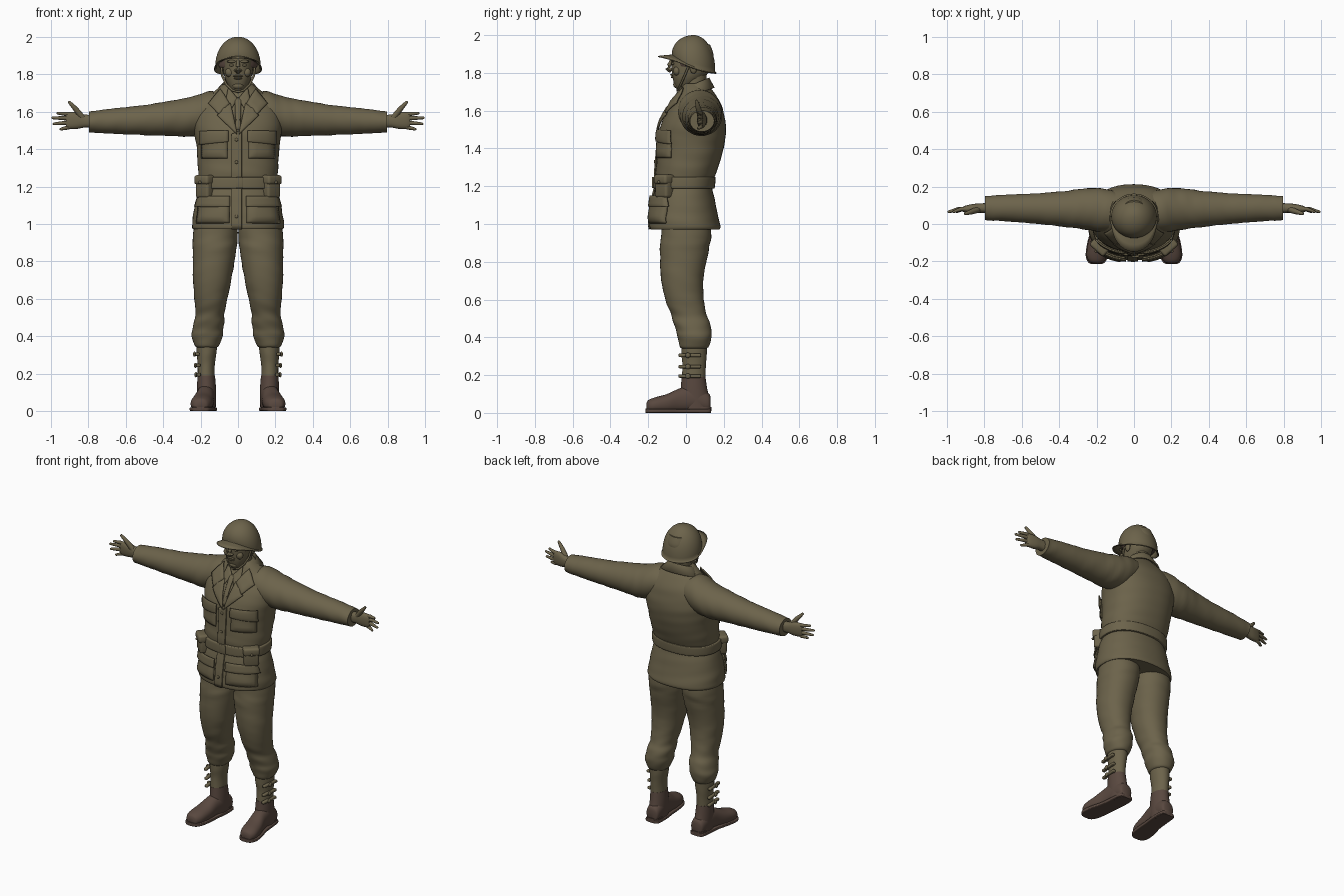
import bpy, bmesh
from math import sin, cos, pi, radians
from mathutils import Vector, Matrix
from mathutils.bvhtree import BVHTree

cube = bpy.data.objects.get("Cube")
if cube:
    bpy.data.objects.remove(cube)


def material(name, rgb):
    m = bpy.data.materials.new(name)
    m.use_nodes = True
    m.diffuse_color = (*rgb, 1)
    m.node_tree.nodes["Principled BSDF"].inputs["Base Color"].default_value = (*rgb, 1)
    m.node_tree.nodes["Principled BSDF"].inputs["Roughness"].default_value = 0.8
    return m


OLIVE = material("olive_drab", (0.15, 0.125, 0.07))
BROWN = material("boot_brown", (0.10, 0.065, 0.05))


def finish(name, bm, mat=OLIVE, mirror=False, thick=0, angle=45):
    bmesh.ops.recalc_face_normals(bm, faces=bm.faces)
    me = bpy.data.meshes.new(name)
    bm.to_mesh(me)
    bm.free()
    me.shade_smooth()
    me.set_sharp_from_angle(angle=radians(angle))
    me.materials.append(mat)
    ob = bpy.data.objects.new(name, me)
    bpy.context.collection.objects.link(ob)
    if thick:
        s = ob.modifiers.new("thickness", "SOLIDIFY")
        s.thickness, s.offset = thick, 0
    if mirror:
        ob.modifiers.new("mirror", "MIRROR").use_mirror_merge = False
    return ob


def skin(rings, closed=True, caps=True):
    """Bridge a list of point rings into a surface."""
    bm = bmesh.new()
    vs = [[bm.verts.new(p) for p in ring] for ring in rings]
    n = len(rings[0])
    for a, b in zip(vs, vs[1:]):
        for i in range(n if closed else n - 1):
            j = (i + 1) % n
            bm.faces.new((a[i], a[j], b[j], b[i]))
    if caps:
        bm.faces.new(vs[0])
        bm.faces.new(vs[-1])
    return bm


def smooth_rows(rows, steps=5):
    """Catmull-Rom interpolation of section rows."""
    rows = [Vector(r) for r in rows]
    pad = [rows[0]] + rows + [rows[-1]]
    out = []
    for a, b, c, d in zip(pad, pad[1:], pad[2:], pad[3:]):
        for k in range(steps):
            t = k / steps
            out.append(b + (c - a) * (t / 2) + (a * 2 - b * 5 + c * 4 - d) * (t * t / 2)
                       + (b * 3 - a - c * 3 + d) * (t ** 3 / 2))
    return out + [rows[-1]]


def loft(name, axis, rows, mat=OLIVE, power=2.0, fold=0, mirror=False, floor=-9, sides=36):
    """Rows hold position along the axis, centre (2) and radii (2)."""
    rings = []
    for t, c1, c2, r1, r2 in smooth_rows(rows):
        ring = []
        for i in range(sides):
            a = 2 * pi * i / sides
            k = 1 + fold * (sin(55 * t + 3 * sin(a)) * cos(a + 9 * t) + 0.6 * sin(90 * t + 4 * cos(a)))
            cu, sv = cos(a), sin(a)
            u = c1 + k * r1 * abs(cu) ** (2 / power) * (1 if cu > 0 else -1)
            v = c2 + k * r2 * abs(sv) ** (2 / power) * (1 if sv > 0 else -1)
            p = {"x": (t, u, v), "y": (u, t, v), "z": (u, v, t)}[axis]
            ring.append((p[0], p[1], max(p[2], floor)))
        rings.append(ring)
    return finish(name, skin(rings), mat, mirror)


def tube(name, points, radii, mat=OLIVE, mirror=False, sides=12):
    pts = [Vector(p) for p in points]
    end = (pts[-1] - pts[-2]).normalized()
    pts.append(pts[-1] + end * radii[-1] * 0.6)
    radii = list(radii) + [radii[-1] * 0.5]
    rings = []
    for i, p in enumerate(pts):
        d = pts[min(i + 1, len(pts) - 1)] - pts[max(i - 1, 0)]
        q = d.to_track_quat("Z", "Y")
        rings.append([p + q @ Vector((cos(2 * pi * k / sides), sin(2 * pi * k / sides), 0)) * radii[i]
                      for k in range(sides)])
    return finish(name, skin(rings), mat, mirror)


def blob(name, loc, size, mat=OLIVE, mirror=False):
    bm = bmesh.new()
    bmesh.ops.create_uvsphere(bm, u_segments=16, v_segments=10, radius=1)
    bmesh.ops.transform(bm, matrix=Matrix.LocRotScale(Vector(loc), None, Vector(size)), verts=bm.verts)
    return finish(name, bm, mat, mirror)


def box(name, loc, size, turn=0, bevel=0.012, mirror=False):
    bm = bmesh.new()
    bmesh.ops.create_cube(bm, size=1)
    bmesh.ops.scale(bm, vec=size, verts=bm.verts)
    bmesh.ops.bevel(bm, geom=bm.edges[:], offset=bevel, segments=3, affect="EDGES", profile=0.5)
    bmesh.ops.transform(bm, matrix=Matrix.Translation(loc) @ Matrix.Rotation(turn, 4, "Z"), verts=bm.verts)
    return finish(name, bm, OLIVE, mirror)


# Jacket body
jacket = loft("jacket", "z", [
    (.972, 0, -.005, .24, .183), (.99, 0, -.005, .246, .187), (1.05, 0, -.01, .239, .178),
    (1.14, 0, -.012, .222, .162), (1.21, 0, -.01, .203, .148), (1.27, 0, 0, .212, .16),
    (1.33, 0, .012, .216, .168), (1.42, 0, .027, .222, .176), (1.5, 0, .035, .235, .177),
    (1.58, 0, .047, .232, .155), (1.64, 0, .056, .203, .127), (1.69, 0, .058, .15, .095),
    (1.73, 0, .05, .1, .072), (1.745, 0, .05, .08, .06)], power=2.25, fold=.005, sides=56)
surface = BVHTree.FromPolygons([v.co for v in jacket.data.vertices],
                               [p.vertices for p in jacket.data.polygons])


def drape(name, corners, lift=.005, puff=0, mirror=True, n=10):
    """Lay a four-cornered (x, z) panel on the front of the jacket."""
    a, b, c, d = (Vector(p) for p in corners)
    rings = []
    for i in range(n + 1):
        u = i / n
        ring = []
        for j in range(n + 1):
            v = j / n
            x, z = a.lerp(b, u).lerp(d.lerp(c, u), v)
            hit, nor, _, _ = surface.ray_cast(Vector((x, -1, z)), Vector((0, 1, 0)))
            if hit is None:
                hit, nor, _, _ = surface.find_nearest(Vector((x, -.1, z)))
            swell = min(1, 5 * min(u, 1 - u, v, 1 - v))
            ring.append(hit + nor * (lift + puff * swell))
        rings.append(ring)
    return finish(name, skin(rings, False, False), OLIVE, mirror, thick=.008)


# Jacket pockets, front edge, lapels and shirt
drape("lower_pocket", [(.045, 1.005), (.218, 1.005), (.205, 1.12), (.045, 1.12)], .004, .012)
drape("lower_pocket_flap", [(.04, 1.09), (.216, 1.09), (.2, 1.145), (.04, 1.145)], .018, .003)
drape("breast_pocket", [(.055, 1.35), (.19, 1.35), (.19, 1.47), (.055, 1.47)], .004, .009)
drape("breast_pocket_flap", [(.05, 1.44), (.195, 1.425), (.195, 1.495), (.05, 1.495)], .014, .002)
drape("front_edge", [(-.034, .975), (.02, .975), (.02, 1.5), (-.034, 1.48)], .005, 0, False, 24)
drape("lapel", [(.004, 1.475), (.108, 1.575), (.085, 1.615), (.04, 1.64)], .01, .005)
drape("collar_wing", [(.045, 1.635), (.1, 1.58), (.152, 1.635), (.088, 1.715)], .013, .005)
drape("shirt_collar", [(.003, 1.665), (.035, 1.61), (.062, 1.66), (.05, 1.725)], .006, .004)
drape("necktie", [(-.01, 1.5), (.01, 1.5), (.016, 1.67), (-.016, 1.67)], .006, .005, False)
for z in (1.04, 1.33, 1.45):
    hit = surface.ray_cast(Vector((0, -1, z)), Vector((0, 1, 0)))[0]
    blob("jacket_button", hit + Vector((-.008, -.01, 0)), (.009, .005, .009))

# Standing collar round the back of the neck
inner, middle, outer = [], [], []
for i in range(33):
    a = radians(-50 + 280 * i / 32)
    back = (sin(a) + 1) / 2
    inner.append((.078 * cos(a), .045 + .07 * sin(a), 1.69 + .05 * back))
    middle.append((.086 * cos(a), .046 + .077 * sin(a), 1.705 + .065 * back))
    outer.append((.132 * cos(a), .055 + .092 * sin(a), 1.66 + .06 * back))
finish("collar", skin([inner, middle, outer], False, False), thick=.01)

# Sleeves and hands
loft("sleeve", "x", [
    (.07, .065, 1.62, .1, .085), (.16, .072, 1.597, .116, .11), (.25, .08, 1.573, .111, .106),
    (.35, .08, 1.565, .098, .095), (.5, .082, 1.555, .083, .08), (.65, .085, 1.55, .073, .069),
    (.77, .085, 1.546, .066, .058), (.795, .085, 1.545, .065, .056)], fold=.014, mirror=True)
loft("palm", "x", [
    (.77, .085, 1.548, .028, .034), (.82, .085, 1.55, .025, .035), (.86, .083, 1.552, .024, .044),
    (.9, .08, 1.553, .018, .044), (.92, .078, 1.553, .01, .036)], power=2.4, mirror=True, sides=20)
for z0, x1, z1 in ((1.584, .965, 1.592), (1.564, .992, 1.567), (1.543, .985, 1.535), (1.523, .948, 1.506)):
    tube("finger", [(.88, .08, z0), ((.88 + x1) / 2, .08, (z0 + z1) / 2), (x1, .065, z1)],
         (.012, .011, .007), mirror=True)
tube("thumb", [(.825, .08, 1.56), (.868, .065, 1.615), (.902, .055, 1.652)], (.018, .014, .008), mirror=True)

# Belt with buckle and pouches
loft("belt", "z", [(1.188, 0, -.01, .214, .157), (1.195, 0, -.01, .221, .163),
                   (1.242, 0, -.008, .221, .164), (1.25, 0, -.007, .215, .159)], power=2.25, sides=56)
box("buckle", (.008, -.172, 1.22), (.04, .016, .06), bevel=.005)
box("pouch", (.175, -.112, 1.197), (.092, .066, .115), radians(42), .014, True)
box("pouch_flap", (.177, -.115, 1.236), (.1, .076, .05), radians(42), .014, True)
blob("pouch_snap", (.203, -.145, 1.222), (.008, .008, .008), mirror=True)

# Trousers, bloused over the gaiters
loft("trouser_leg", "z", [
    (1.05, .116, 0, .11, .125), (.93, .122, 0, .12, .133), (.85, .126, -.01, .115, .128),
    (.7, .138, -.02, .102, .111), (.58, .146, -.003, .085, .1), (.52, .15, .015, .077, .093),
    (.48, .154, .03, .081, .097), (.44, .16, .04, .082, .093), (.41, .164, .044, .084, .092),
    (.38, .166, .046, .077, .085), (.35, .167, .044, .064, .076), (.34, .167, .042, .052, .064)],
    power=2.15, fold=.013, mirror=True)
loft("gaiter", "z", [(.36, .167, .043, .056, .068), (.31, .168, .043, .053, .067),
                     (.25, .17, .043, .046, .062), (.17, .17, .04, .045, .062)], fold=.006, mirror=True)
for z, x in ((.305, .222), (.245, .217), (.195, .215)):
    box("gaiter_strap", (x, .02, z), (.022, .12, .018), -.1, .006, True)
    blob("gaiter_buckle", (x + .01, .01, z), (.008, .014, .014), mirror=True)

# Boots
loft("boot_shaft", "z", [(.19, .17, .04, .047, .063), (.13, .168, .042, .05, .07),
                         (.07, .167, .045, .05, .08), (.02, .167, .05, .048, .08)], BROWN, mirror=True)
foot = [(.13, .165, .05, .026, .035), (.115, .165, .055, .044, .052), (.04, .168, .075, .05, .07),
        (-.03, .176, .065, .05, .066), (-.1, .188, .048, .057, .052), (-.165, .197, .04, .056, .042),
        (-.2, .2, .035, .04, .032), (-.21, .2, .03, .02, .018)]
loft("boot_foot", "y", foot, BROWN, mirror=True, floor=.012, power=2.2)
loft("boot_sole", "y", [(y * 1.02, x, .011, r + .005, .011) for y, x, _, r, _ in foot], BROWN, power=6, mirror=True)
loft("boot_heel", "z", [(0, .166, .085, .046, .048), (.03, .166, .085, .047, .05)], BROWN, 2.6, mirror=True)

# Head and face
loft("neck", "z", [(1.66, 0, .05, .068, .066), (1.74, 0, .045, .06, .062), (1.82, 0, .045, .062, .068)])
loft("head", "z", [
    (1.712, 0, -.02, .026, .028), (1.728, 0, -.012, .044, .046), (1.77, 0, .008, .067, .078),
    (1.81, 0, .025, .077, .1), (1.85, 0, .03, .081, .108), (1.9, 0, .035, .083, .11),
    (1.95, 0, .042, .068, .085)], power=2.2)
tube("nose", [(0, -.074, 1.872), (0, -.09, 1.838), (0, -.096, 1.824), (0, -.084, 1.812)],
     (.008, .011, .014, .012))
blob("nostril", (.012, -.083, 1.82), (.009, .012, .008), mirror=True)
blob("brow", (.033, -.07, 1.868), (.026, .012, .008), mirror=True)
blob("eye", (.032, -.067, 1.848), (.014, .01, .007), mirror=True)
blob("cheek", (.045, -.048, 1.81), (.024, .02, .025), mirror=True)
blob("upper_lip", (0, -.072, 1.79), (.026, .012, .006))
blob("lower_lip", (0, -.069, 1.778), (.022, .012, .006))
blob("chin", (0, -.048, 1.738), (.03, .02, .019))
blob("ear", (.083, .04, 1.83), (.012, .02, .034), mirror=True)
tube("chin_strap", [(.09, .02, 1.85), (.084, -.005, 1.79), (.062, -.025, 1.745), (.03, -.04, 1.714), (0, -.045, 1.706)],
     (.006,) * 5, mirror=True)

# Helmet shell with flared rim and front brim
rings = []
for k in range(19):
    phi = max(.02, min(k, 16) / 16 * pi / 2)
    flare = max(0, k - 16) / 2
    ring = []
    for i in range(48):
        a = 2 * pi * i / 48
        f = -sin(a)
        rim = 1.832 + .045 * f + .018 * f * f
        out = flare * (.008 + .068 * max(0, f) ** 3)
        x = (.119 * sin(phi) + out) * cos(a)
        y = .04 + (.112 * sin(phi) + out) * sin(a)
        ring.append((x, y, rim + (1.997 - rim) * cos(phi) ** .92 - .008 * flare))
    rings.append(ring)
shell = skin(rings, caps=False)
shell.faces.new(shell.verts[:48])
finish("helmet", shell, thick=.006)
loft("helmet_liner", "z", [(1.835, 0, .045, .1, .1), (1.85, 0, .043, .104, .1), (1.89, 0, .04, .1, .096)], BROWN)
